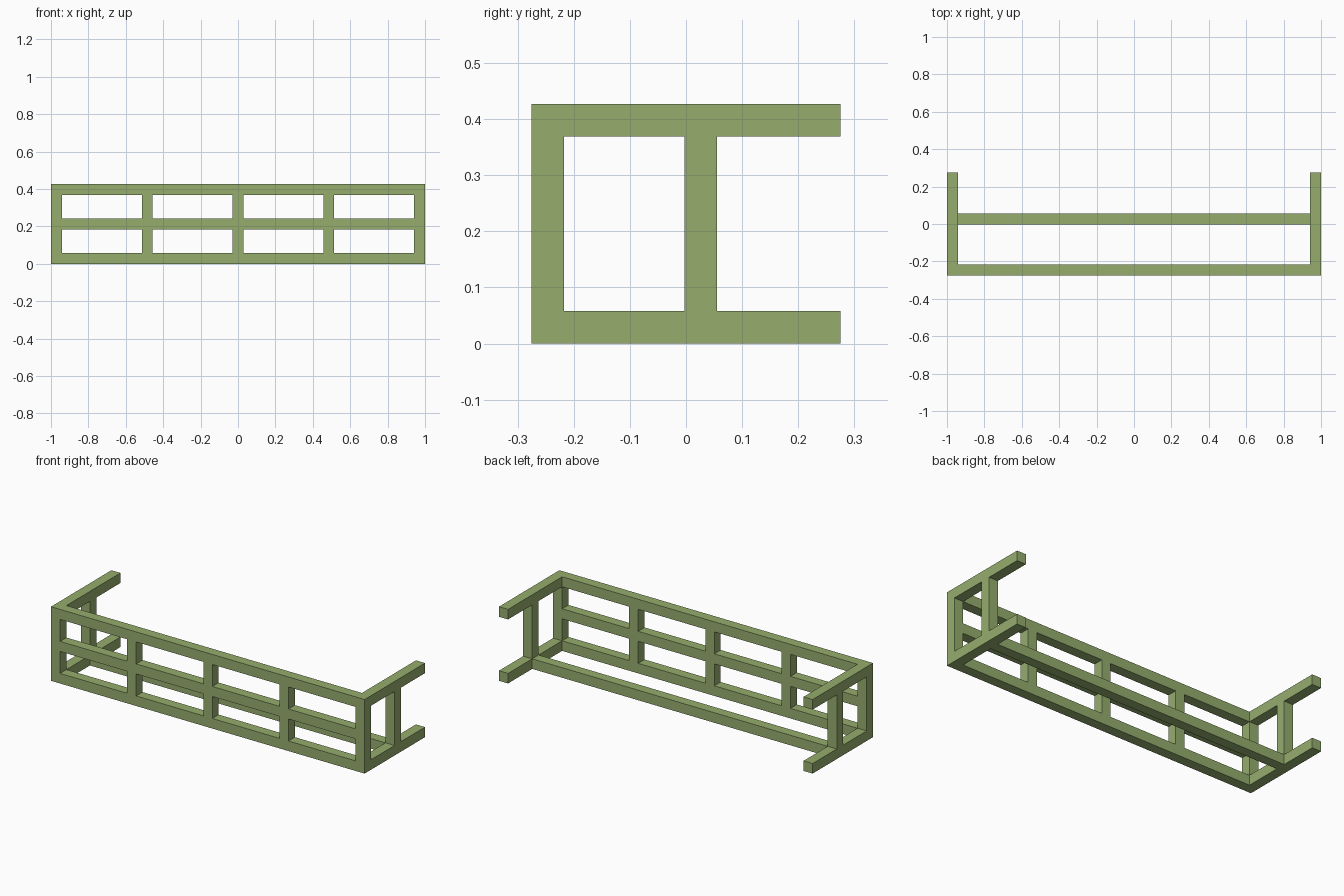
import bpy

if "Cube" in bpy.data.objects:
    bpy.data.objects.remove(bpy.data.objects["Cube"])

# Overall sizes
X, Y, H, T = 1.0, 0.275, 0.427, 0.058   # half length, half depth, height, beam thickness
IN = X - T                              # inner face of the end frames
POST_Y = -0.003                         # front face of the middle end posts

green = bpy.data.materials.new("olive_green")
green.diffuse_color = (0.305, 0.418, 0.155, 1)
green.use_nodes = True
green.node_tree.nodes["Principled BSDF"].inputs["Base Color"].default_value = green.diffuse_color


def beam(name, lo, hi):
    """Box beam between two opposite corners."""
    bpy.ops.mesh.primitive_cube_add(size=1, location=[(a + b) / 2 for a, b in zip(lo, hi)])
    ob = bpy.context.object
    ob.name = name
    ob.scale = [b - a for a, b in zip(lo, hi)]
    bpy.ops.object.transform_apply(location=False, rotation=False, scale=True)
    ob.data.materials.append(green)


# End frames: long arms top and bottom, corner post and middle post
for side, x in (("left", -X), ("right", IN)):
    beam(side + "_bottom_arm", (x, -Y, 0), (x + T, Y, T))
    beam(side + "_top_arm", (x, -Y, H - T), (x + T, Y, H))
    beam(side + "_corner_post", (x, -Y, T), (x + T, -Y + T, H - T))
    beam(side + "_middle_post", (x, POST_Y, T), (x + T, POST_Y + T, H - T))

# Front rails: bottom, top, and middle
mid = (H - T) / 2
for name, z in (("bottom", 0), ("middle", mid), ("top", H - T)):
    beam("front_" + name + "_rail", (-IN, -Y, z), (IN, -Y + T, z + T))

# Front uprights, split above and below the middle rail
for i in (-1, 0, 1):
    x = i * 0.4855
    for name, z0, z1 in (("lower", T, mid), ("upper", mid + T, H - T)):
        beam("front_" + name + "_upright", (x - T / 2, -Y, z0), (x + T / 2, -Y + T, z1))

# Floor stretcher joining the two end frames
beam("floor_stretcher", (-IN, POST_Y, 0), (IN, POST_Y + T, T))
